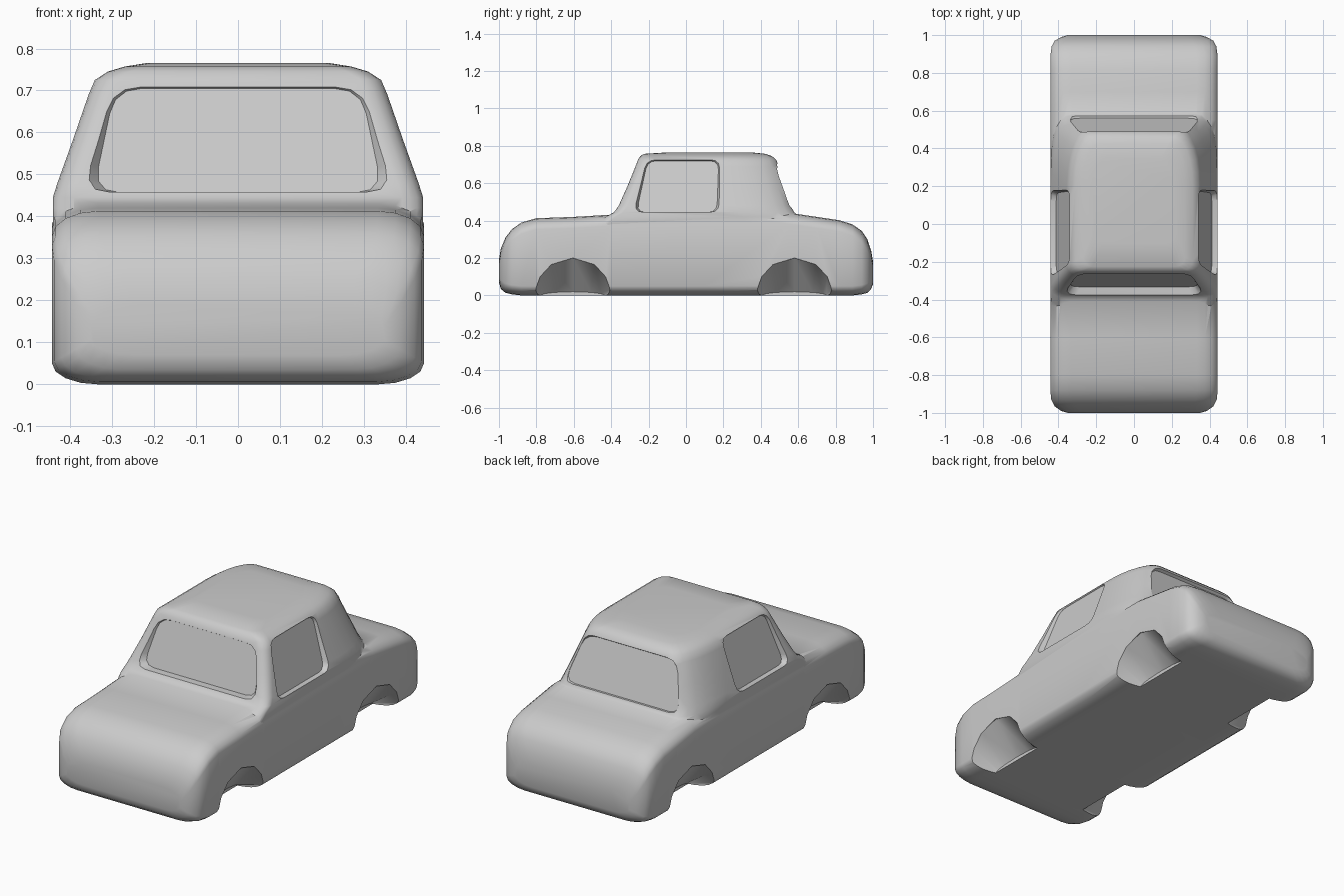
import bpy, bmesh, math
from mathutils import Vector

cube = bpy.data.objects.get("Cube")
if cube:
    bpy.data.objects.remove(cube, do_unlink=True)

grey = bpy.data.materials.new("light grey")
grey.use_nodes = True
colour = (0.6, 0.6, 0.6, 1)
grey.diffuse_color = colour
grey.node_tree.nodes["Principled BSDF"].inputs["Base Color"].default_value = colour


def loft(name, rings):
    """Skin a list of equal-length rings and cap both ends."""
    bm = bmesh.new()
    loops = [[bm.verts.new(p) for p in ring] for ring in rings]
    n = len(loops[0])
    for a, b in zip(loops, loops[1:]):
        for i in range(n):
            j = (i + 1) % n
            bm.faces.new((a[i], a[j], b[j], b[i]))
    bm.faces.new(loops[0])
    bm.faces.new(loops[-1])
    bmesh.ops.recalc_face_normals(bm, faces=bm.faces)
    mesh = bpy.data.meshes.new(name)
    bm.to_mesh(mesh)
    bm.free()
    mesh.materials.append(grey)
    ob = bpy.data.objects.new(name, mesh)
    bpy.context.collection.objects.link(ob)
    return ob


def boolean(target, other, operation):
    mod = target.modifiers.new(operation.lower(), 'BOOLEAN')
    mod.operation, mod.solver, mod.object = operation, 'EXACT', other
    bpy.context.view_layer.objects.active = target
    bpy.ops.object.modifier_apply(modifier=mod.name)
    bpy.data.objects.remove(other, do_unlink=True)


def corner(cx, cy, rx, ry, start, steps=4):
    """Quarter-ellipse points, counterclockwise from the start quadrant."""
    angles = [(start + i / steps) * math.pi / 2 for i in range(steps + 1)]
    return [(cx + rx * math.cos(a), cy + ry * math.sin(a)) for a in angles]


# Lower body: rounded sections along the length
def body_ring(y, w, low, high):
    h = high - low
    rx, top, foot = 0.11, min(0.06, h * 0.4), min(0.05, h * 0.3)
    right = corner(w - rx, low + foot, rx, foot, 3) + corner(w - rx, high - top, rx, top, 0)
    left = [(-x, z) for x, z in reversed(right)]
    return [(x, y, z) for x, z in right + left]


body_sections = [
    (-1.0, .35, .07, .19), (-.99, .385, .035, .25), (-.965, .42, .014, .31),
    (-.93, .438, .006, .355), (-.88, .443, 0, .39), (-.8, .443, 0, .413),
    (-.6, .443, 0, .42), (-.4, .443, 0, .432), (.1, .443, 0, .44),
    (.55, .443, 0, .442), (.7, .443, 0, .42), (.82, .443, 0, .402),
    (.89, .443, 0, .38), (.94, .436, .006, .345), (.97, .42, .014, .3),
    (.99, .385, .035, .24), (1.0, .35, .06, .18)]
body = loft("car_body", [body_ring(*s) for s in body_sections])


# Cabin: rounded plan outlines stacked upward
def cabin_ring(z, w, front, back, rx, ry):
    right = (corner(w - .05, front + .05, .05, .05, 3)
             + corner(w - rx, back - ry, rx, ry, 0, 6))
    left = [(-x, y) for x, y in reversed(right)]
    return [(x, y, z) for x, y in right + left]


cabin_levels = [
    (.2, .40, -.36, .52, .1, .3), (.38, .44, -.47, .64, .11, .3),
    (.42, .441, -.43, .61, .11, .3), (.445, .441, -.385, .578, .11, .3),
    (.48, .43, -.36, .56, .11, .3), (.58, .394, -.315, .53, .11, .3),
    (.69, .356, -.27, .497, .11, .3), (.725, .341, -.257, .482, .11, .28),
    (.745, .31, -.245, .46, .1, .25), (.757, .27, -.225, .425, .09, .2),
    (.765, .22, -.1, .35, .08, .15)]
cabin = loft("cabin", [cabin_ring(*s) for s in cabin_levels])
boolean(body, cabin, 'UNION')


# Recessed windows: bevelled cut down to a flat rounded pane
def cut_window(quad, outward, rounding=0.16):
    quad = [Vector(p) for p in quad]
    centre = sum(quad, Vector()) / 4
    pane = []
    for i, c in enumerate(quad):
        sides = [(quad[k] - c).normalized() for k in (i - 1, (i + 1) % 4)]
        r = rounding * 0.4
        a, b = c + sides[0] * r, c + sides[1] * r
        pane += [a.lerp(c, t).lerp(c.lerp(b, t), t) for t in (0, .33, .67, 1)]
    outer = [centre + (p - centre) * 1.22 + Vector(outward) * .1 for p in pane]
    boolean(body, loft("window_cutter", [pane, outer]), 'DIFFERENCE')


cut_window([(-.345, -.333, .457), (.345, -.333, .457),
            (.293, -.258, .705), (-.293, -.258, .705)], (0, -1, .3))
cut_window([(-.35, .56, .455), (.35, .56, .455),
            (.28, .474, .70), (-.28, .474, .70)], (0, 1, .3))
for s in (-1, 1):
    cut_window([(s * .412, -.265, .445), (s * .412, .165, .445),
                (s * .333, .175, .72), (s * .333, -.205, .72)], (s, 0, .3), .12)

# Wheel arches: scoops that slope down to the underside
for s in (-1, 1):
    for mid in (-.605, .58):
        arch = [(-.2, .03), (-.175, .1), (-.115, .165), (0, .2),
                (.115, .165), (.175, .1), (.2, .03)]
        base = [(.2, -.05), (-.2, -.05)]
        rings = [[(s * x, mid + y * k, z if z < 0 else z * h) for y, z in arch + base]
                 for x, k, h in ((.30, .85, .1), (.44, 1, 1), (.5, 1.03, 1.05))]
        boolean(body, loft("arch_cutter", rings), 'DIFFERENCE')

# Smooth the shell, keeping window and arch rims crisp
bpy.ops.object.select_all(action='DESELECT')
body.select_set(True)
bpy.context.view_layer.objects.active = body
bpy.ops.object.shade_smooth_by_angle(angle=math.radians(38))
